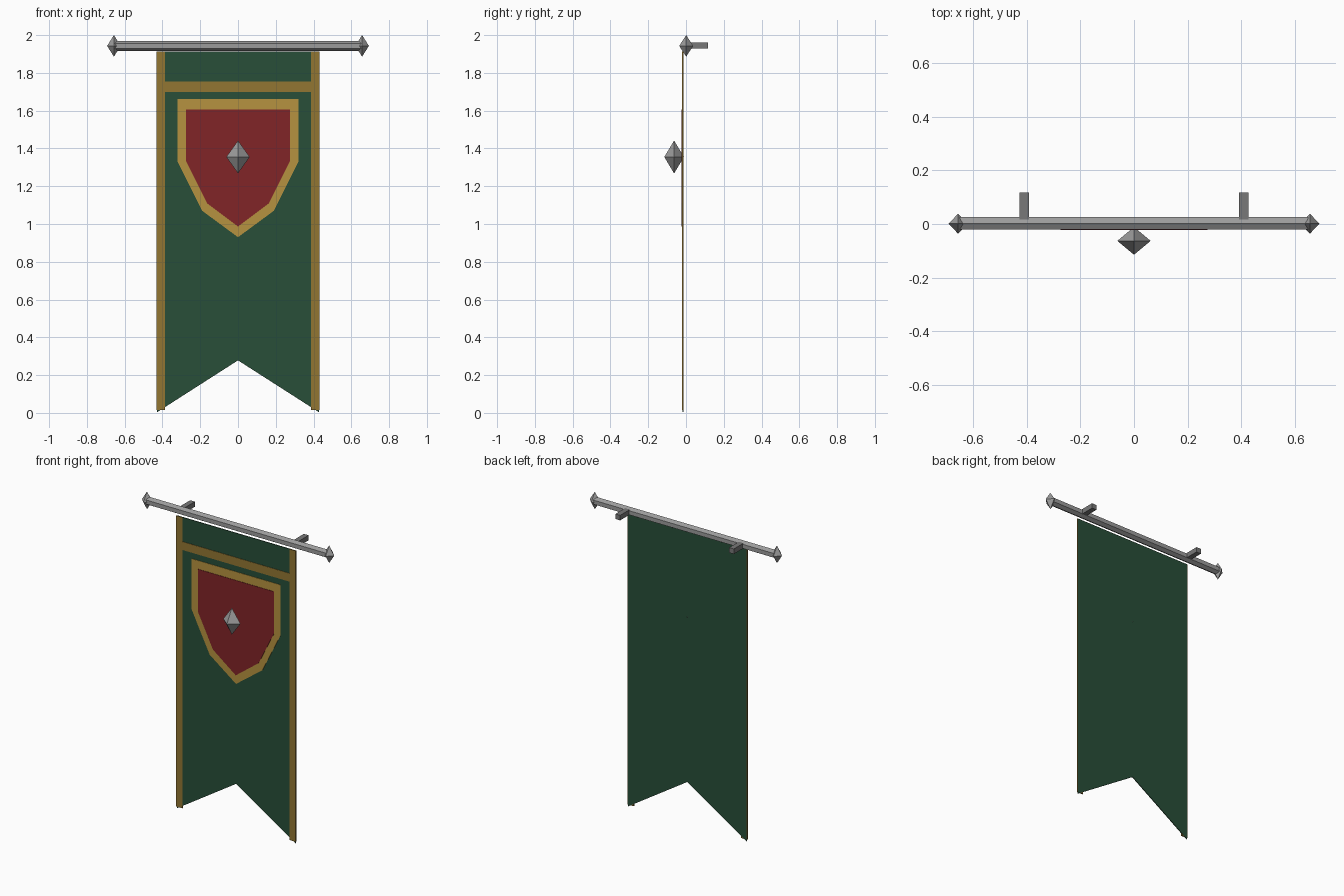
import bpy, bmesh, math
from mathutils import Matrix, Vector

if "Cube" in bpy.data.objects:
    bpy.data.objects.remove(bpy.data.objects["Cube"])


def material(name, rgb):
    m = bpy.data.materials.new(name)
    m.diffuse_color = (*rgb, 1)
    m.use_nodes = True
    m.node_tree.nodes["Principled BSDF"].inputs["Base Color"].default_value = m.diffuse_color
    return m


GREEN = material("green cloth", (0.021, 0.077, 0.04))
TRIM = material("dark gold trim", (0.29, 0.18, 0.032))
GOLD = material("gold border", (0.47, 0.29, 0.05))
RED = material("red field", (0.22, 0.018, 0.02))
STEEL = material("steel", (0.33, 0.33, 0.33))
IRON = material("dark iron", (0.19, 0.19, 0.19))


def finish(name, bm, mat):
    bmesh.ops.recalc_face_normals(bm, faces=bm.faces)
    me = bpy.data.meshes.new(name)
    bm.to_mesh(me)
    bm.free()
    me.materials.append(mat)
    ob = bpy.data.objects.new(name, me)
    bpy.context.collection.objects.link(ob)
    return ob


def plate(name, half, y_front, y_back, mat):
    """Mirror the right half of an outline (x, z) and extrude it along y."""
    outline = half + [(-x, z) for x, z in reversed(half) if x > 0]
    bm = bmesh.new()
    face = bm.faces.new([bm.verts.new((x, y_front, z)) for x, z in outline])
    ext = bmesh.ops.extrude_face_region(bm, geom=[face])
    moved = [v for v in ext["geom"] if isinstance(v, bmesh.types.BMVert)]
    bmesh.ops.translate(bm, verts=moved, vec=(0, y_back - y_front, 0))
    return finish(name, bm, mat)


def box(name, lo, hi, mat):
    lo, hi = Vector(lo), Vector(hi)
    bm = bmesh.new()
    bmesh.ops.create_cube(bm, size=1, matrix=Matrix.Translation((lo + hi) / 2)
                          @ Matrix.Diagonal((*(hi - lo), 1)))
    return finish(name, bm, mat)


def diamond(name, center, radii, mat):
    """Eight-sided faceted diamond."""
    bm = bmesh.new()
    ring = [bm.verts.new(p) for p in ((1, 0, 0), (0, 1, 0), (-1, 0, 0), (0, -1, 0))]
    for z in (1, -1):
        tip = bm.verts.new((0, 0, z))
        for i in range(4):
            bm.faces.new((ring[i], ring[(i + 1) % 4], tip))
    bmesh.ops.transform(bm, verts=bm.verts, matrix=Matrix.Translation(center)
                        @ Matrix.Diagonal((*radii, 1)))
    return finish(name, bm, mat)


# Swallow-tailed cloth
plate("banner_cloth", [(0, 0.278), (0.428, 0.004), (0.428, 1.912)], -0.018, -0.013, GREEN)

# Gold bands on the cloth
for side, s in (("left", -1), ("right", 1)):
    x0, x1 = sorted((s * 0.387, s * 0.431))
    box(side + "_trim", (x0, -0.021, 0.016), (x1, -0.0135, 1.912), TRIM)
box("cross_band", (-0.388, -0.0205, 1.7), (0.388, -0.0175, 1.754), TRIM)

# Shield emblem: border plate, then the field on top
plate("shield_border", [(0, 0.93), (0.19, 1.07), (0.32, 1.33), (0.32, 1.661)],
      -0.0205, -0.0175, GOLD)
plate("shield_field", [(0, 0.987), (0.164, 1.11), (0.274, 1.33), (0.274, 1.606)],
      -0.023, -0.020, RED)
diamond("shield_gem", (0, -0.063, 1.355), (0.062, 0.052, 0.087), STEEL)

# Six-sided rod with an edge at the top
bm = bmesh.new()
bmesh.ops.create_cone(bm, cap_ends=True, segments=6, radius1=0.027, radius2=0.027, depth=1.3,
                      matrix=Matrix.Translation((0, 0.002, 1.943))
                      @ Matrix.Rotation(math.pi / 2, 4, 'Y'))
# Turn the hexagon so that a corner points up
angles = [math.atan2(v.co.z - 1.943, v.co.y - 0.002) for v in bm.verts]
if not any(abs(a - math.pi / 2) < 0.01 for a in angles):
    bmesh.ops.rotate(bm, verts=bm.verts, cent=(0, 0.002, 1.943),
                     matrix=Matrix.Rotation(math.pi / 6, 3, 'X'))
finish("rod", bm, STEEL)

# Finials and wall brackets
for side, s in (("left", -1), ("right", 1)):
    diamond(side + "_finial", (s * 0.657, 0.001, 1.943), (0.036, 0.037, 0.057), STEEL)
    box(side + "_bracket", (s * 0.41 - 0.017, 0.01, 1.928), (s * 0.41 + 0.017, 0.117, 1.961), IRON)
